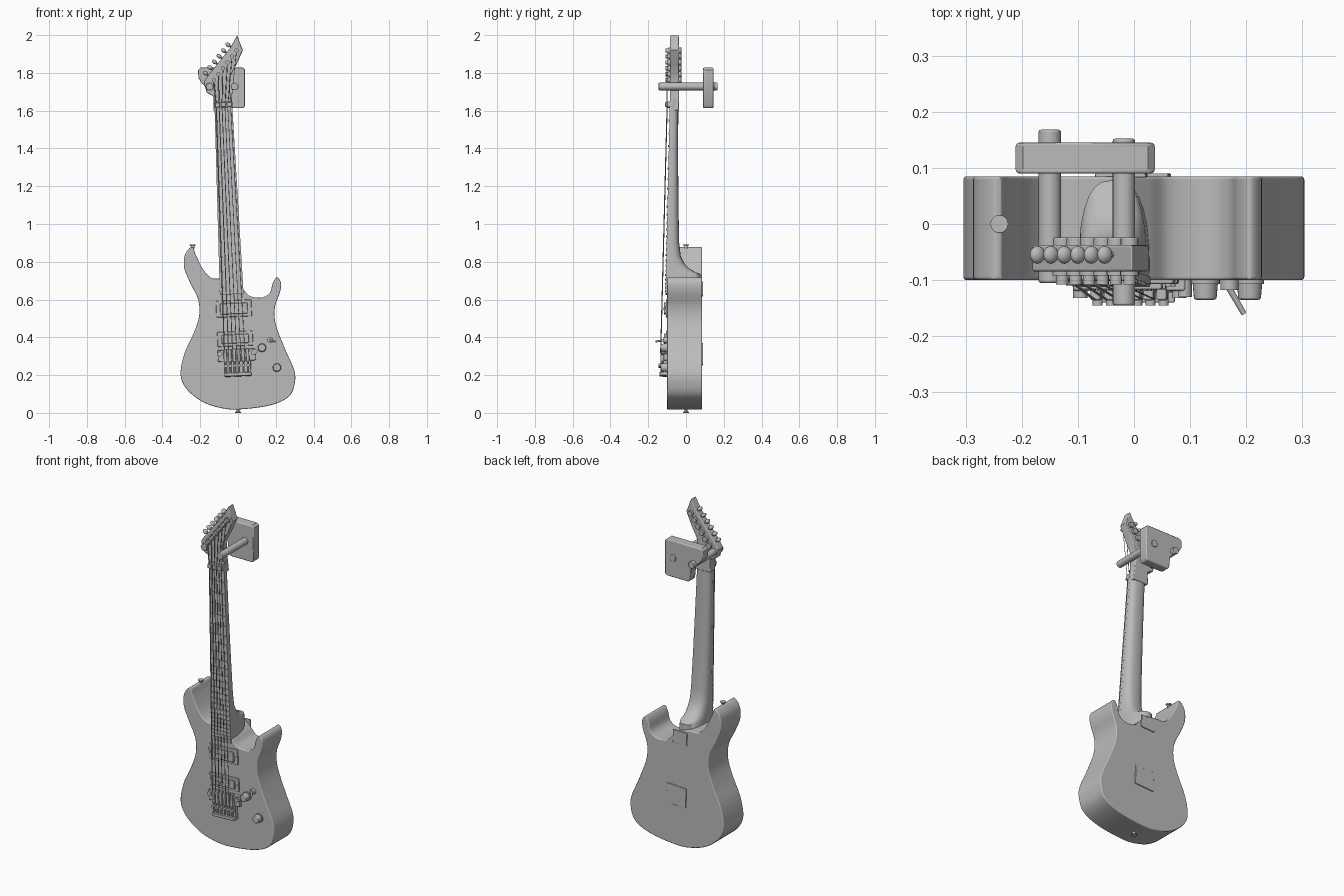
import bpy, bmesh, math
from mathutils import Vector, Matrix

cube = bpy.data.objects.get("Cube")
if cube:
    bpy.data.objects.remove(cube, do_unlink=True)

grey = bpy.data.materials.new("plain_grey")
grey.use_nodes = True
grey.diffuse_color = (0.5, 0.5, 0.5, 1)
grey.node_tree.nodes["Principled BSDF"].inputs["Base Color"].default_value = (0.5, 0.5, 0.5, 1)
parts = []


def finish(name, bm, bevel=0, segments=2):
    bmesh.ops.recalc_face_normals(bm, faces=bm.faces)
    mesh = bpy.data.meshes.new(name)
    bm.to_mesh(mesh)
    bm.free()
    ob = bpy.data.objects.new(name, mesh)
    bpy.context.collection.objects.link(ob)
    mesh.materials.append(grey)
    if bevel:
        mod = ob.modifiers.new("soft_edges", "BEVEL")
        mod.width, mod.segments = bevel, segments
        mod.limit_method, mod.angle_limit = "ANGLE", math.radians(50)
        mod.harden_normals = True
    parts.append(ob)
    return ob


def smooth_loop(pts, steps):
    """Closed Catmull-Rom curve through the points."""
    out, n = [], len(pts)
    for i in range(n):
        a, b, c, d = (Vector(pts[(i + k) % n]) for k in (-1, 0, 1, 2))
        for s in range(steps):
            t = s / steps
            out.append((b * 2 + (c - a) * t + (a * 2 - b * 5 + c * 4 - d) * t * t
                        + (b * 3 - a - c * 3 + d) * t ** 3) / 2)
    return out


def prism(name, pts, y0, y1, bevel=0, segments=2):
    """Outline in x, z pushed from y0 to y1."""
    bm = bmesh.new()
    rings = [[bm.verts.new((p[0], y, p[1])) for p in pts] for y in (y0, y1)]
    bm.faces.new(rings[0])
    bm.faces.new(rings[1])
    n = len(pts)
    for i in range(n):
        j = (i + 1) % n
        bm.faces.new((rings[0][i], rings[0][j], rings[1][j], rings[1][i]))
    return finish(name, bm, bevel, segments)


def rod(name, p, q, r, r2=None, sides=16, bevel=0):
    p, q = Vector(p), Vector(q)
    bm = bmesh.new()
    turn = (q - p).to_track_quat("Z", "Y").to_matrix().to_4x4()
    bmesh.ops.create_cone(bm, cap_ends=True, segments=sides, radius1=r,
                          radius2=r if r2 is None else r2, depth=(q - p).length,
                          matrix=Matrix.Translation((p + q) / 2) @ turn)
    return finish(name, bm, bevel)


# The neck axis leans slightly
LEAN, NUT, SCALE = 0.044, 1.62, 1.30


def axis(z):
    return -0.077 + (NUT - z) * LEAN


def leaned(u, z):
    return axis(z) + u, z + u * LEAN


def plate(name, u, z, w, h, y0, y1, bevel=0):
    corners = [(-1, -1), (1, -1), (1, 1), (-1, 1)]
    return prism(name, [leaned(u + a * w / 2, z + b * h / 2) for a, b in corners], y0, y1, bevel)


def mix(a, b, t):
    return a + (b - a) * t


def half_width(z):
    return mix(0.047, 0.0625, (NUT - z) / 0.97)


def front(z):
    return mix(-0.086, -0.108, (NUT - z) / 0.97)


# Body with two horns
body = [(0, .018), (-.1, .028), (-.19, .06), (-.27, .124), (-.304, .2), (-.285, .31),
        (-.238, .415), (-.206, .51), (-.211, .6), (-.254, .69), (-.285, .77), (-.28, .84),
        (-.243, .88), (-.222, .833), (-.185, .76), (-.143, .715), (-.095, .71), (-.03, .70),
        (.026, .655), (.063, .619), (.127, .611), (.169, .637), (.185, .69), (.206, .717),
        (.227, .69), (.222, .637), (.195, .558), (.2, .468), (.25, .336), (.296, .23),
        (.301, .161), (.27, .087), (.17, .04)]
prism("body", smooth_loop(body, 5), -.1, .085, .008, 3)

# Neck with a rounded back, sweeping into the heel
bm = bmesh.new()
rings = []
for z, back in ((1.66, -.04), (1.4, -.042), (1.1, -.04), (.9, -.036), (.83, -.028),
                (.79, -.008), (.762, .02), (.745, .05), (.735, .078), (.62, .078)):
    w, f = half_width(z), front(z) + .012
    ring = [bm.verts.new((axis(z) + w * math.copysign(abs(math.cos(a)) ** .75, math.cos(a)),
                          f + (back - f) * math.sin(a) ** .75, z))
            for a in (math.pi * k / 14 for k in range(14))]
    ring.append(bm.verts.new((axis(z) - w, f, z)))
    rings.append(ring)
for a, b in zip(rings, rings[1:]):
    for i in range(15):
        j = (i + 1) % 15
        bm.faces.new((a[i], a[j], b[j], b[i]))
bm.faces.new(rings[0])
bm.faces.new(rings[-1])
finish("neck", bm)

# Fretboard
bm = bmesh.new()
ends = []
for z in (NUT, .628):
    w, f = half_width(z), front(z)
    ends.append([bm.verts.new((leaned(u, z)[0], y, leaned(u, z)[1]))
                 for u, y in ((-w, f + .014), (-w, f), (w, f), (w, f + .014))])
for i in range(4):
    j = (i + 1) % 4
    bm.faces.new((ends[0][i], ends[0][j], ends[1][j], ends[1][i]))
bm.faces.new(ends[0])
bm.faces.new(ends[1])
finish("fretboard", bm)

# Frets at true scale spacing
for n in range(1, 25):
    z = NUT - SCALE * (1 - 2 ** (-n / 12))
    plate(f"fret_{n}", 0, z, half_width(z) * 2, .006, front(z) - .004, front(z) + .004)

# Headstock
head = [(-.13, 1.60), (-.128, 1.675), (-.165, 1.695), (-.182, 1.75), (-.155, 1.79),
        (-.095, 1.865), (-.04, 1.935), (-.004, 2.0), (.008, 1.965), (.026, 1.92),
        (-.01, 1.84), (-.045, 1.775), (-.042, 1.70), (-.03, 1.60)]
prism("headstock", head, -.085, -.037, .005)

# Locking nut with clamps
plate("nut", 0, NUT + .012, .096, .03, -.1, -.07, .003)
for k in (-1, 0, 1):
    plate(f"nut_clamp_{k + 2}", k * .031, NUT + .012, .026, .024, -.11, -.098, .003)

# Tuners: post, back housing, shaft and oval button
posts = []
for i in range(6):
    t = i / 5
    x, z = mix(-.128, -.008, t), mix(1.762, 1.918, t)
    bx, bz = mix(-.172, -.052, t), mix(1.798, 1.948, t)
    posts.append((x, z))
    rod(f"tuner_post_{i + 1}", (x, -.108, z), (x, -.08, z), .011)
    rod(f"tuner_washer_{i + 1}", (x, -.092, z), (x, -.08, z), .017)
    rod(f"tuner_housing_{i + 1}", (x, -.04, z), (x, -.024, z), .016, bevel=.003)
    rod(f"tuner_shaft_{i + 1}", (x, -.055, z), (bx, -.055, bz), .005, sides=8)
    bm = bmesh.new()
    bmesh.ops.create_uvsphere(bm, u_segments=14, v_segments=8, radius=1,
                              matrix=Matrix.Translation((bx, -.055, bz))
                              @ Matrix.Rotation(-.9, 4, "Y")
                              @ Matrix.Diagonal((.011, .016, .015, 1)))
    finish(f"tuner_button_{i + 1}", bm)

# Pickups with mounting rings and pole pieces
for name, z, h in (("bridge", .392, .078), ("neck", .552, .088)):
    plate(name + "_pickup_ring", .008, z, .188, h, -.107, -.095, .004)
    plate(name + "_pickup", .008, z, .145, h - .03, -.117, -.1, .004)
    for side in (-1, 1):
        x, sz = leaned(.008 + side * .083, z)
        rod(f"{name}_pickup_screw_{side + 2}", (x, -.111, sz), (x, -.1, sz), .006, sides=10)
    for i in range(6):
        x, sz = leaned(-.05 + i * .02, z)
        rod(f"{name}_pole_{i + 1}", (x, -.119, sz), (x, -.11, sz), .005, sides=8)

# Floating bridge: base, saddles, tail and fine tuners
plate("bridge_base", .012, .305, .2, .062, -.119, -.095, .004)
plate("bridge_tail", .015, .235, .14, .085, -.122, -.098, .004)
plate("bridge_tail_lip", .015, .204, .145, .018, -.14, -.105, .003)
for i in range(6):
    u = -.048 + i * .0235
    plate(f"saddle_{i + 1}", u, .305, .018, .07, -.136, -.11, .004)
    x, z = leaned(u, .25)
    rod(f"fine_tuner_{i + 1}", (x, -.145, z), (x, -.115, z), .009, sides=12)
    rod(f"saddle_screw_{i + 1}", (x, -.128, z - .042), (x, -.128, z + .03), .006, sides=8)
for side in (-1, 1):
    x, z = leaned(.012 + side * .088, .315)
    rod(f"bridge_stud_{side + 2}", (x, -.132, z), (x, -.09, z), .013)

# Strings from post over nut to saddle
for i in range(6):
    t = i / 5
    nx, nz = leaned(mix(-.038, .038, t), NUT)
    sx, sz = leaned(mix(-.052, .056, t), .32)
    path = [(posts[i][0], -.1, posts[i][1]), (nx, -.1, nz), (sx, -.134, sz)]
    for k in range(2):
        rod(f"string_{i + 1}_{k + 1}", path[k], path[k + 1], .003 - .0003 * i, sides=6)

# Control knobs and selector switch
for i, (x, z) in enumerate(((.127, .345), (.206, .24))):
    rod(f"knob_base_{i + 1}", (x, -.107, z), (x, -.095, z), .026, sides=24)
    rod(f"knob_{i + 1}", (x, -.135, z), (x, -.1, z), .02, .023, sides=24, bevel=.004)
rod("switch_base", (.17, -.118, .385), (.17, -.095, .385), .016)
rod("switch_lever", (.17, -.115, .385), (.196, -.16, .378), .006, .005, sides=10)

# Tremolo arm collar
rod("arm_collar", (.09, -.13, .325), (.09, -.098, .325), .013)

# Strap buttons
for name, x, z, d in (("upper", -.24, .87, 1), ("lower", 0, .022, -1)):
    rod(name + "_strap_stem", (x, 0, z), (x, 0, z + d * .016), .009)
    rod(name + "_strap_button", (x, 0, z + d * .013), (x, 0, z + d * .022), .012, .017, bevel=.002)

# Rear cover plates
plate("spring_cover", .02, .31, .125, .115, .083, .09, .002)
plate("neck_plate", .012, .655, .09, .075, .083, .09, .002)

# Wall hanger with two pegs
hanger = [(-.198, 1.828), (.025, 1.828), (.037, 1.816), (.037, 1.625), (.027, 1.613),
          (-.115, 1.613), (-.125, 1.625), (-.132, 1.69), (-.192, 1.745), (-.21, 1.775),
          (-.211, 1.814)]
prism("hanger_plate", hanger, .09, .145, .007, 3)
rod("hanger_peg_left", (-.018, -.145, 1.728), (-.018, .152, 1.728), .02, sides=24, bevel=.004)
rod("hanger_peg_right", (-.15, -.105, 1.728), (-.15, .168, 1.728), .02, sides=24, bevel=.004)

# Smooth shading with crisp edges
bpy.ops.object.select_all(action="DESELECT")
for ob in parts:
    ob.select_set(True)
bpy.context.view_layer.objects.active = parts[0]
bpy.ops.object.shade_smooth_by_angle(angle=math.radians(40))
